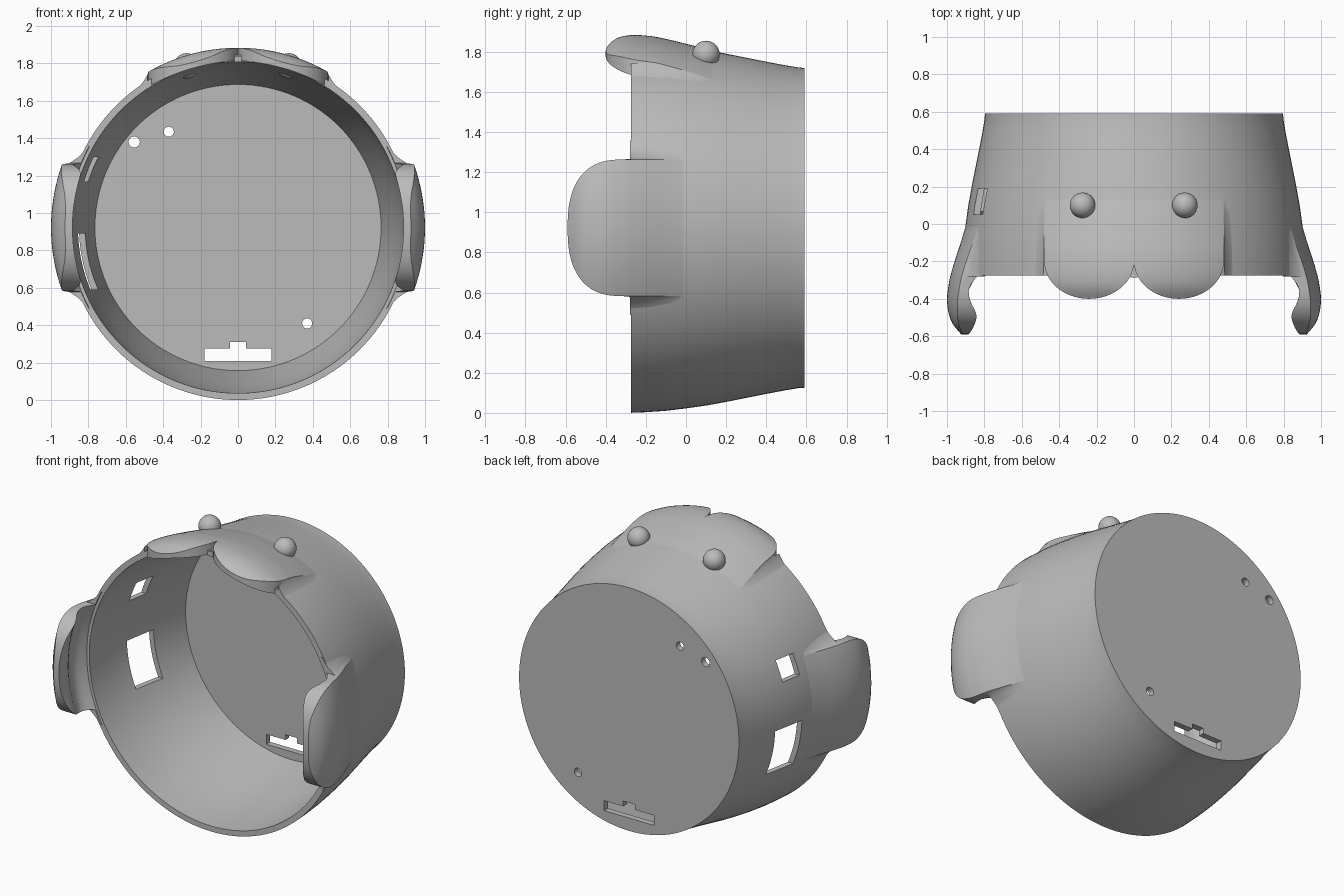
import bpy, bmesh, math
from mathutils import Matrix, Vector

if "Cube" in bpy.data.objects:
    bpy.data.objects.remove(bpy.data.objects["Cube"], do_unlink=True)

CZ = 0.9225  # height of the bowl axis

grey = bpy.data.materials.new("plain grey")
grey.use_nodes = True
grey.diffuse_color = (0.5, 0.5, 0.5, 1)
grey.node_tree.nodes["Principled BSDF"].inputs["Base Color"].default_value = (0.5, 0.5, 0.5, 1)


def make(name, bm):
    bmesh.ops.recalc_face_normals(bm, faces=bm.faces)
    me = bpy.data.meshes.new(name)
    bm.to_mesh(me)
    bm.free()
    ob = bpy.data.objects.new(name, me)
    bpy.context.collection.objects.link(ob)
    me.materials.append(grey)
    return ob


def smooth(ob, angle=35):
    bpy.ops.object.select_all(action="DESELECT")
    ob.select_set(True)
    bpy.context.view_layer.objects.active = ob
    bpy.ops.object.shade_smooth_by_angle(angle=math.radians(angle))


def box(name, lo, hi):
    bm = bmesh.new()
    lo, hi = Vector(lo), Vector(hi)
    size = Matrix.Diagonal((*(hi - lo), 1))
    bmesh.ops.create_cube(bm, size=1, matrix=Matrix.Translation((lo + hi) / 2) @ size)
    return make(name, bm)


def peg(name, x, z, r):
    bm = bmesh.new()
    turn = Matrix.Translation((x, 0.57, z)) @ Matrix.Rotation(math.pi / 2, 4, "X")
    bmesh.ops.create_cone(bm, cap_ends=True, segments=24, radius1=r, radius2=r, depth=0.2, matrix=turn)
    return make(name, bm)


def lerp_table(table, y):
    if y <= table[0][0]:
        return table[0][1]
    for (a, ra), (b, rb) in zip(table, table[1:]):
        if y <= b:
            return ra + (rb - ra) * (y - a) / (b - a)
    return table[-1][1]


def soft(table, y):
    return sum(lerp_table(table, y + k * 0.015) for k in range(-2, 3)) / 5


# Bowl: closed profile (y, radius) spun around the y axis
OUTER = [(-0.275, 0.922), (-0.2, 0.919), (-0.1, 0.912), (0, 0.9), (0.1, 0.886), (0.2, 0.868),
         (0.3, 0.848), (0.4, 0.828), (0.5, 0.809), (0.56, 0.799), (0.59, 0.797)]
INNER = [(0.55, 0.765), (0.4, 0.795), (0.2, 0.835), (0, 0.867), (-0.15, 0.88), (-0.275, 0.886)]
bm = bmesh.new()
ring = [bm.verts.new((0, y, CZ + r)) for y, r in [(0.59, 0)] + OUTER[::-1] + INNER[::-1] + [(0.55, 0)]]
edges = [bm.edges.new(p) for p in zip(ring, ring[1:])]
bmesh.ops.spin(bm, geom=ring + edges, cent=(0, 0, CZ), axis=(0, 1, 0), angle=2 * math.pi, steps=128)
bmesh.ops.remove_doubles(bm, verts=bm.verts, dist=1e-4)
bowl = make("bowl", bm)

# Openings: side windows, slot with a raised middle, round holes
cutters = [
    box("small_window_cut", (-1.1, 0.05, 1.17), (-0.6, 0.19, 1.3)),
    box("large_window_cut", (-1.1, 0.07, 0.59), (-0.6, 0.29, 0.89)),
    box("slot_cut", (-0.18, 0.45, 0.21), (0.18, 0.7, 0.275)),
    box("slot_middle_cut", (-0.042, 0.44, 0.24), (0.042, 0.71, 0.31)),
    peg("hole_cut_a", -0.555, 1.38, 0.03),
    peg("hole_cut_b", -0.37, 1.435, 0.027),
    peg("hole_cut_c", 0.37, 0.41, 0.027),
]
for c in cutters:
    c.hide_render = True
    m = bowl.modifiers.new(c.name, "BOOLEAN")
    m.operation, m.solver, m.object = "DIFFERENCE", "EXACT", c
bpy.context.view_layer.update()
bowl.data = bpy.data.meshes.new_from_object(bowl.evaluated_get(bpy.context.evaluated_depsgraph_get()))
bowl.modifiers.clear()
for c in cutters:
    bpy.data.objects.remove(c, do_unlink=True)
smooth(bowl)


def flap(name, columns, back, outer, inner, place, rows=24):
    """Curved shell; each column is (sideways offset, front y, blend to bowl)."""
    bm = bmesh.new()
    grid = []
    for w, front, blend in columns:
        col = []
        for k in range(rows + 1):
            y = front + (back - front) * k / rows
            base = lerp_table(OUTER, y) - 0.004
            ro = base + (soft(outer, y) - base) * blend
            ri = min(soft(inner, y), ro - 0.01)
            col.append([bm.verts.new(place(w, y, math.sqrt(r * r - w * w))) for r in (ro, ri)])
        grid.append(col)
    for a, b in zip(grid, grid[1:]):
        for k in range(rows):
            for s in (0, 1):
                bm.faces.new((a[k][s], a[k + 1][s], b[k + 1][s], b[k][s]))
        for k in (0, rows):
            bm.faces.new((a[k][0], a[k][1], b[k][1], b[k][0]))
    for col in (grid[0], grid[-1]):
        for p, q in zip(col, col[1:]):
            bm.faces.new((p[0], p[1], q[1], q[0]))
    smooth(make(name, bm))


def skirt(half, reach, front):
    # concave fillet from the flap side down to the bowl
    return [(half + 0.004 + reach * t / 6, front, 0.75 * (1 - t / 6) ** 2.5) for t in range(7)]


def mirrored(half_columns):
    return [(-w, f, b) for w, f, b in half_columns[::-1] if w > 0] + half_columns


# Side flaps: rounded paddles with a lip curling inward at the tip
SIDE_OUT = [(-0.6, 0.905), (-0.575, 0.94), (-0.54, 0.97), (-0.48, 0.993), (-0.4, 1.002), (-0.3, 0.988),
            (-0.2, 0.96), (-0.1, 0.926), (0, 0.897), (0.06, 0.88)]
SIDE_IN = [(-0.59, 0.885), (-0.48, 0.887), (-0.44, 0.925), (-0.38, 0.95), (-0.32, 0.943),
           (-0.27, 0.892), (0, 0.876), (0.06, 0.87)]
half = []
for i in range(25):
    s = math.sin(math.pi / 2 * i / 24)
    half.append((0.34 * s, -0.32 - 0.27 * max(0, 1 - s ** 2.5) ** (1 / 2.5), 1))
cols = mirrored(half + skirt(0.34, 0.09, -0.28))
for side, sign in (("left", 1), ("right", -1)):
    flap(side + "_side_flap", cols, 0.04, SIDE_OUT, SIDE_IN, lambda w, y, h: (sign * h, y, CZ + w))

# Top flap: two round lobes meeting in a notch
TOP_OUT = [(-0.41, 0.9), (-0.39, 0.925), (-0.36, 0.945), (-0.3, 0.96), (-0.24, 0.962), (-0.15, 0.953),
           (-0.05, 0.93), (0.05, 0.905), (0.12, 0.883), (0.2, 0.862)]
TOP_IN = [(-0.4, 0.885), (-0.3, 0.892), (-0.2, 0.892), (0, 0.876), (0.2, 0.842)]
half = []
for i in range(33):
    a = math.pi * i / 32
    half.append((0.24 - 0.24 * math.cos(a), -0.2 - 0.2 * math.sin(a), 1))
cols = mirrored(half + skirt(0.48, 0.07, -0.275))
flap("top_lobes", cols, 0.17, TOP_OUT, TOP_IN, lambda w, y, h: (w, y, CZ + h))
box("notch_tab", (-0.02, -0.285, 1.808), (0.02, -0.2, 1.84))

# Two round knobs on top
for side, x in (("left", 0.272), ("right", -0.275)):
    bm = bmesh.new()
    bmesh.ops.create_uvsphere(bm, u_segments=32, v_segments=16, radius=0.068,
                              matrix=Matrix.Translation((x, 0.1, 1.787)))
    smooth(make(side + "_knob", bm), 60)
